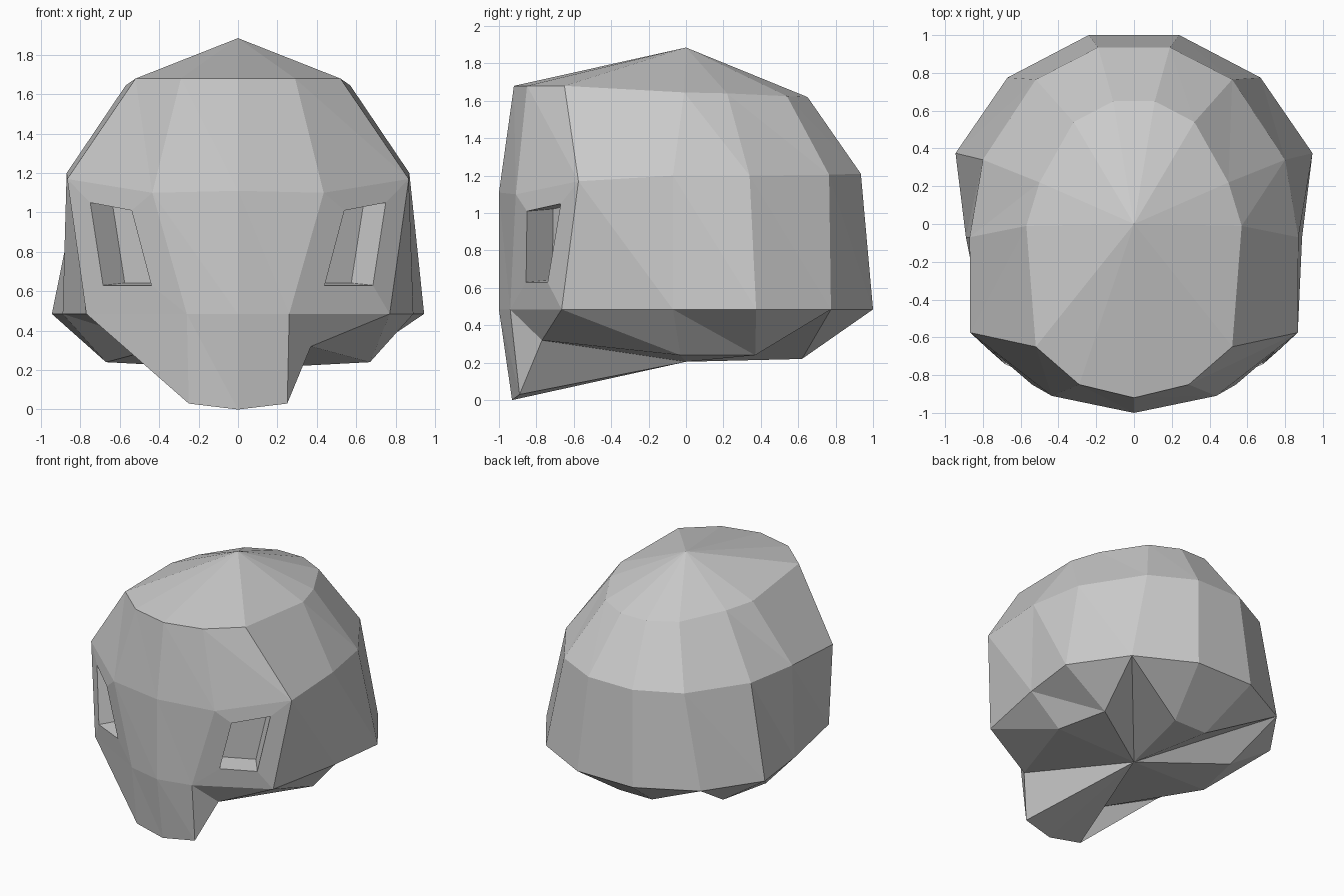
import bpy, bmesh
from mathutils import Vector

if "Cube" in bpy.data.objects:
    bpy.data.objects.remove(bpy.data.objects["Cube"])

# Half rings of the 13-sided shell, from front centre to back (x, y, z)
HALF_RINGS = [
    # crown
    [(0, -.92, 1.68), (.29, -.85, 1.68), (.52, -.65, 1.68), (.57, -.01, 1.645),
     (.50, .22, 1.64), (.32, .54, 1.625), (.11, .65, 1.62)],
    # brow
    [(0, -1, 1.11), (.435, -.91, 1.10), (.867, -.575, 1.17), (.87, -.07, 1.20),
     (.80, .34, 1.20), (.52, .765, 1.205), (.19, .935, 1.21)],
    # cheek
    [(0, -1, .485), (.26, -.94, .485), (.77, -.665, .485), (.89, -.07, .485),
     (.945, .375, .485), (.67, .775, .485), (.24, 1, .485)],
    # chin and neck
    [(0, -.93, 0), (.25, -.89, .03), (.37, -.77, .32), (.67, -.03, .24),
     (.58, .37, .24), (.67, .775, .485), (.14, .62, .22)],
]
EYE = [(.54, -.85, 1.01), (.75, -.67, 1.05), (.685, -.74, .63), (.44, -.855, .63)]
EYE_DEPTH = Vector((-.11, .14, .012))
N = 13


def mirror(p):
    return Vector((-p[0], p[1], p[2]))


bm = bmesh.new()


def tri(*verts):
    if len(set(verts)) == len(verts):
        bm.faces.new(verts)


# Full rings: right half, then the mirrored left half
rings = [[bm.verts.new(p) for p in half] +
         [bm.verts.new(mirror(p)) for p in reversed(half[1:])] for half in HALF_RINGS]
top = bm.verts.new((0, 0, 1.885))
bottom = bm.verts.new((0, 0, .205))
for k in (5, 8):                      # neck corners shared with the cheek ring
    bm.verts.remove(rings[3][k])
    rings[3][k] = rings[2][k]

# Crown fan, side bands and underside fan
for k in range(N):
    j = (k + 1) % N
    tri(top, rings[0][k], rings[0][j])
    tri(bottom, rings[3][j], rings[3][k])
    for r in range(3):
        if r == 1 and k in (1, 11):   # left open for the eye sockets
            continue
        up, low = rings[r], rings[r + 1]
        tri(up[k], low[k], low[j])
        tri(up[k], low[j], up[j])

# Eye sockets: frame, recess walls and recessed floor
for side in (1, -1):
    a, b = (1, 2) if side == 1 else (12, 11)
    outer = [rings[1][a], rings[1][b], rings[2][b], rings[2][a]]
    rim_pts = [Vector(p) for p in EYE]
    floor_pts = [p + EYE_DEPTH for p in rim_pts]
    if side == -1:
        rim_pts = [mirror(p) for p in rim_pts]
        floor_pts = [mirror(p) for p in floor_pts]
    rim = [bm.verts.new(p) for p in rim_pts]
    floor = [bm.verts.new(p) for p in floor_pts]
    for i in range(4):
        j = (i + 1) % 4
        bm.faces.new((outer[i], outer[j], rim[j], rim[i]))
        bm.faces.new((rim[i], rim[j], floor[j], floor[i]))
    bm.faces.new(floor)

bmesh.ops.recalc_face_normals(bm, faces=bm.faces)
mesh = bpy.data.meshes.new("helmet_head")
bm.to_mesh(mesh)
bm.free()

grey = bpy.data.materials.new("light grey")
grey.diffuse_color = (.6, .6, .6, 1)
grey.use_nodes = True
grey.node_tree.nodes["Principled BSDF"].inputs["Base Color"].default_value = grey.diffuse_color
mesh.materials.append(grey)
bpy.context.collection.objects.link(bpy.data.objects.new("helmet_head", mesh))
